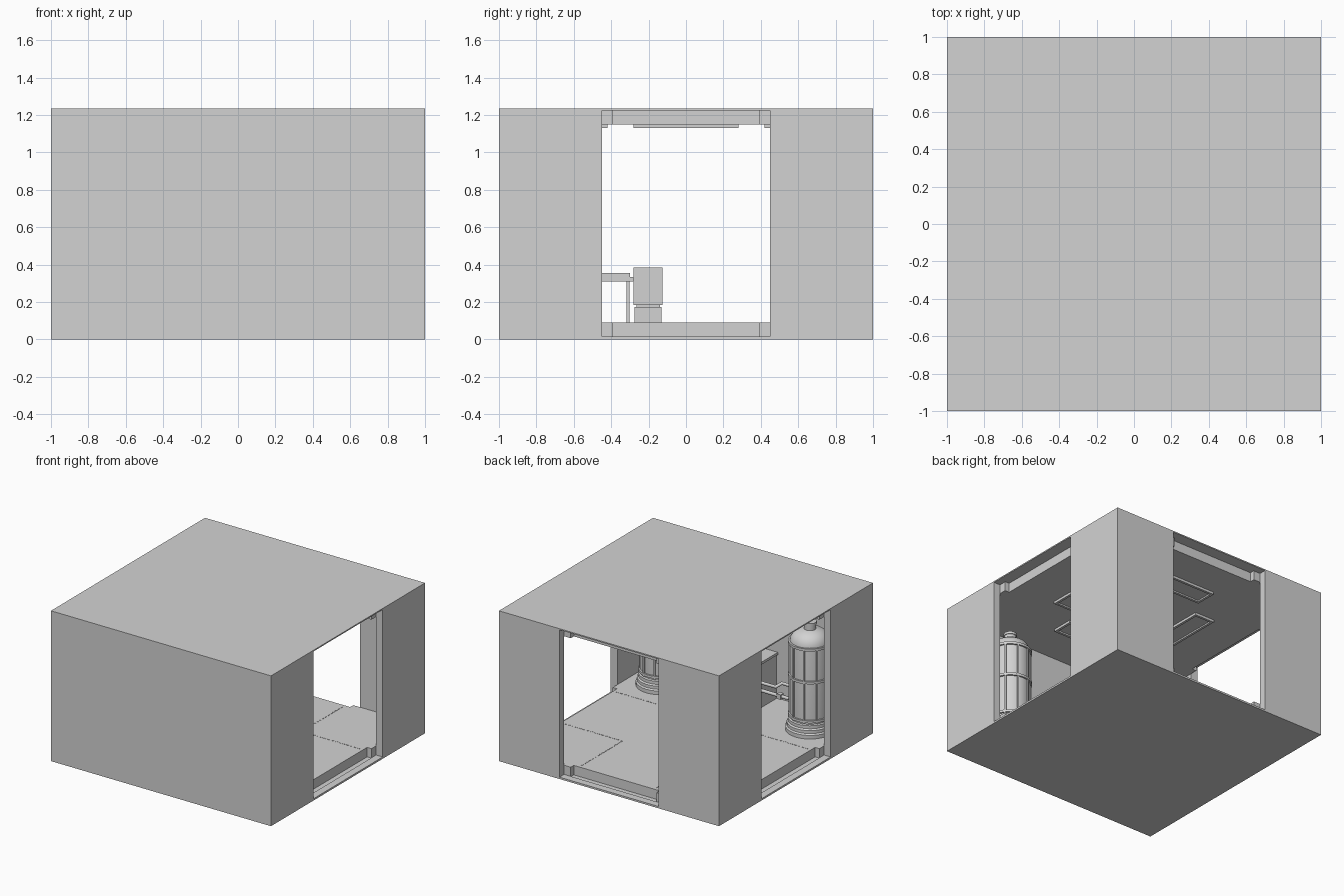
import bpy, bmesh, math
from mathutils import Vector

if "Cube" in bpy.data.objects:
    bpy.data.objects.remove(bpy.data.objects["Cube"])

gray = bpy.data.materials.new("light_gray")
gray.diffuse_color = (0.65, 0.65, 0.65, 1)
gray.use_nodes = True
gray.node_tree.nodes["Principled BSDF"].inputs["Base Color"].default_value = gray.diffuse_color


def make(name, bm, smooth=False):
    bmesh.ops.recalc_face_normals(bm, faces=bm.faces)
    me = bpy.data.meshes.new(name)
    bm.to_mesh(me)
    bm.free()
    ob = bpy.data.objects.new(name, me)
    bpy.context.collection.objects.link(ob)
    me.materials.append(gray)
    if smooth:
        bpy.ops.object.select_all(action='DESELECT')
        ob.select_set(True)
        bpy.context.view_layer.objects.active = ob
        bpy.ops.object.shade_smooth_by_angle(angle=math.radians(35))
    return ob


def add_box(bm, lo, hi):
    vs = bmesh.ops.create_cube(bm, size=1)["verts"]
    for v in vs:
        v.co = Vector([(a + b) / 2 + c * (b - a) for a, b, c in zip(lo, hi, v.co)])
    return vs


def boxes(name, *pairs):
    bm = bmesh.new()
    for lo, hi in pairs:
        add_box(bm, lo, hi)
    return make(name, bm)


def slab(name, pts, z0, z1):
    bm = bmesh.new()
    f = bm.faces.new([bm.verts.new((x, y, z0)) for x, y in pts])
    top = bmesh.ops.extrude_face_region(bm, geom=[f])["geom"]
    for v in top:
        if isinstance(v, bmesh.types.BMVert):
            v.co.z = z1
    return make(name, bm)


def lathe(name, profile, x, y, n=32):
    bm = bmesh.new()
    vs = [bm.verts.new((x + r, y, z)) for r, z in profile]
    es = [bm.edges.new(p) for p in zip(vs, vs[1:])]
    bmesh.ops.spin(bm, geom=vs + es, cent=(x, y, 0), axis=(0, 0, 1),
                   angle=2 * math.pi, steps=n)
    bmesh.ops.remove_doubles(bm, verts=bm.verts, dist=1e-4)
    return make(name, bm, True)


def pipe(name, pts, r):
    cu = bpy.data.curves.new(name, 'CURVE')
    cu.dimensions = '3D'
    cu.bevel_depth = r
    cu.bevel_resolution = 2
    cu.use_fill_caps = True
    sp = cu.splines.new('POLY')
    sp.points.add(len(pts) - 1)
    for p, co in zip(sp.points, pts):
        p.co = (*co, 1)
    cu.materials.append(gray)
    ob = bpy.data.objects.new(name, cu)
    bpy.context.collection.objects.link(ob)


# Outer shell: hollow block with doorways left, right and back
shell = boxes("outer_shell", ((-1, -1, 0), (1, 1, 1.235)))
cuts = {
    "room_cutter": ((-.94, -.94, .01), (.94, .94, 1.229)),
    "side_door_cutter": ((-1.5, -.45, .015), (1.5, .45, 1.225)),
    "back_door_cutter": ((-.45, 0, .015), (.45, 1.5, 1.225)),
}
for name, pair in cuts.items():
    cutter = boxes(name, pair)
    cutter.hide_render = True
    cutter.hide_viewport = True
    mod = shell.modifiers.new(name, 'BOOLEAN')
    mod.operation = 'DIFFERENCE'
    mod.solver = 'EXACT'
    mod.object = cutter

# Floor and ceiling slabs, notched at the doorways
half = [(.94, -.94), (.94, -.39), (.9, -.39), (.9, .39), (.94, .39),
        (.94, .94), (.39, .94), (.39, .9)]
plan = half + [(-x, y) for x, y in reversed(half)]
slab("floor", plan, .012, .09)
slab("ceiling", plan, 1.15, 1.227)

# Dashed walkway marks leading to the doorways
marks = []
for i in range(16):
    t = .34 + i * .034
    for s in (-1, 1):
        marks.append(((s * .34 - .004, t, .089), (s * .34 + .004, t + .02, .092)))
        for e in (-1, 1):
            a, b = sorted((e * t, e * (t + .02)))
            marks.append(((a, s * .34 - .004, .089), (b, s * .34 + .004, .092)))
boxes("walkway_marks", *marks)


# Ceiling lights: four framed panels around the centre
def light(name, cx, cy, hx, hy):
    w, z0, z1 = .02, 1.13, 1.151
    boxes(name,
          ((cx - hx, cy - hy, z0), (cx + hx, cy - hy + w, z1)),
          ((cx - hx, cy + hy - w, z0), (cx + hx, cy + hy, z1)),
          ((cx - hx, cy - hy + w, z0), (cx - hx + w, cy + hy - w, z1)),
          ((cx + hx - w, cy - hy + w, z0), (cx + hx, cy + hy - w, z1)),
          ((cx - hx + w, cy - hy + w, 1.142), (cx + hx - w, cy + hy - w, z1)))


for s, a, b in ((-1, "left", "front"), (1, "right", "back")):
    light(a + "_ceiling_light", s * .46, 0, .09, .28)
    light(b + "_ceiling_light", 0, s * .51, .28, .09)

# Storage tanks in the front corners
body = [(0, .09), (.185, .09), (.185, .12), (.175, .13), (.175, .155), (.165, .165),
        (.165, .19), (.152, .195), (.152, .81), (.146, .845), (.125, .88),
        (.09, .905), (.045, .915), (.045, .955), (.05, .955), (.05, .975), (0, .975)]
for s, side in ((-1, "left"), (1, "right")):
    x, y = s * .68, -.64
    lathe(side + "_tank", body, x, y)
    for z, label in ((.21, "lower"), (.53, "middle"), (.8, "upper")):
        lathe(f"{side}_tank_{label}_band",
              [(.15, z), (.165, z), (.165, z + .02), (.15, z + .02)], x, y)
    # Upright ribs around the tank
    bm = bmesh.new()
    for k in range(10):
        a = math.tau * k / 10
        vs = add_box(bm, (.148, -.007, .2), (.161, .007, .81))
        for v in vs:
            px, py, pz = v.co
            v.co = (x + px * math.cos(a) - py * math.sin(a),
                    y + px * math.sin(a) + py * math.cos(a), pz)
    make(side + "_tank_ribs", bm)
    # Feed pipes between tank and machine
    pipe(side + "_upper_pipe", [(s * .15, -.62, .36), (s * .38, -.62, .36),
                                (s * .38, -.7, .36), (s * .55, -.7, .36)], .014)
    pipe(side + "_lower_pipe", [(s * .15, -.58, .32), (s * .55, -.58, .32)], .014)
    boxes(side + "_pipe_valve", ((s * .45 - .018, -.6, .30), (s * .45 + .018, -.56, .34)))

# Machine cabinet against the front wall
boxes("machine_cabinet", ((-.17, -.93, .09), (.17, -.55, .45)),
      ((-.18, -.935, .45), (.18, -.54, .47)))

# Control desk in front of the cabinet
boxes("desk_top", ((-.17, -.55, .335), (.17, -.3, .355)),
      ((-.17, -.55, .31), (.17, -.28, .335)))
boxes("desk_legs", *[((s * .15 - .008, -.318, .09), (s * .15 + .008, -.302, .31))
                     for s in (-1, 1)])

# Operator unit on its pedestal
boxes("operator_unit", ((-.08, -.28, .185), (.08, -.125, .385)))
boxes("operator_pedestal", ((-.07, -.275, .09), (.07, -.13, .175)),
      ((-.06, -.265, .175), (.06, -.14, .185)))
